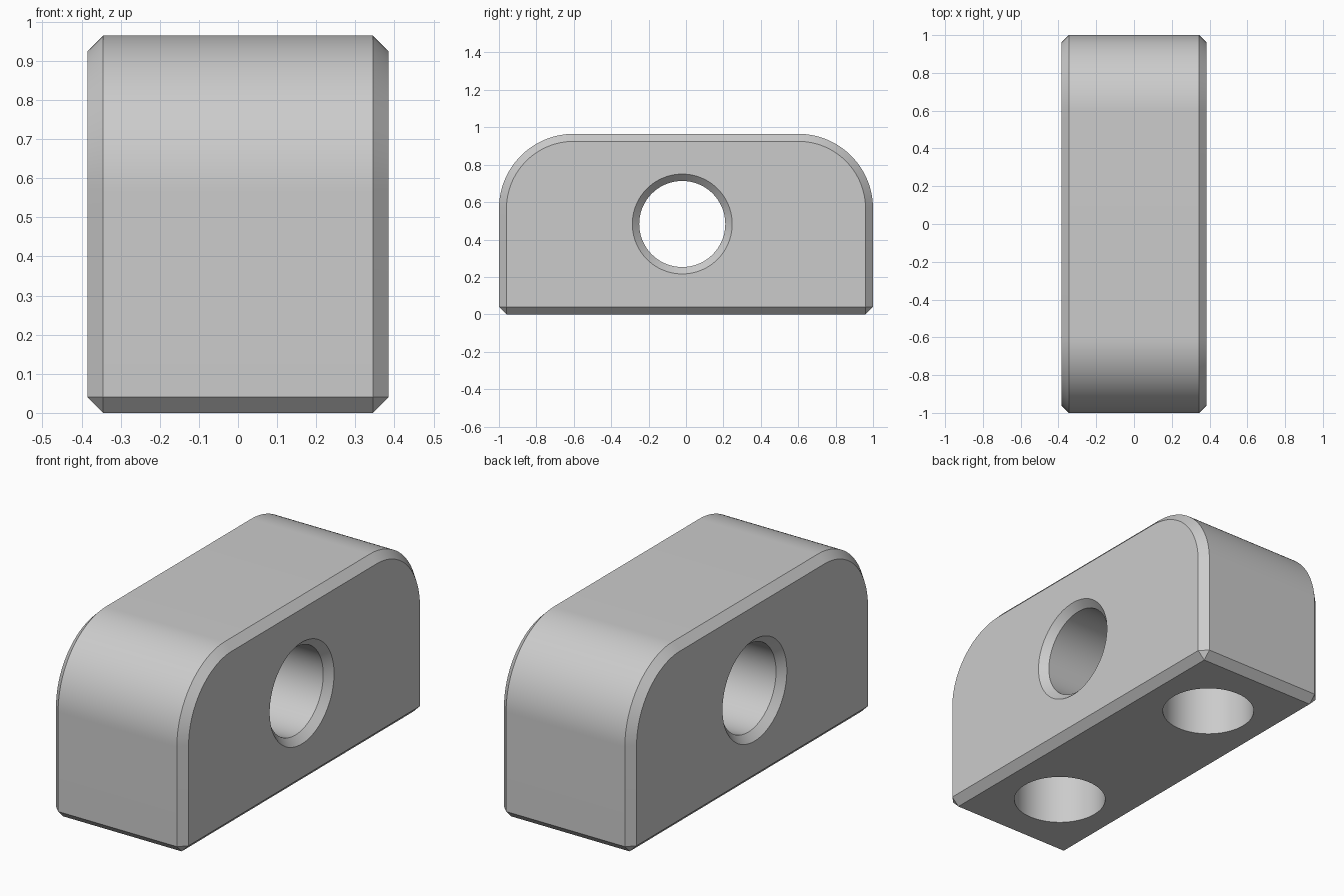
import bpy, bmesh, math
from mathutils import Vector, Matrix

cube = bpy.data.objects.get("Cube")
if cube:
    bpy.data.objects.remove(cube, do_unlink=True)

HALF_W, HALF_L, HEIGHT = 0.385, 1.0, 0.965
ROUND, CHAMFER = 0.40, 0.04
BORE_R, BORE_Y, BORE_Z = 0.23, -0.02, 0.483
SOCKET_R, SOCKET_Y, SOCKET_DEPTH = 0.228, 0.58, 0.5

grey = bpy.data.materials.new("plain grey")
grey.use_nodes = True
colour = (0.6, 0.6, 0.6, 1)
grey.diffuse_color = colour
grey.node_tree.nodes["Principled BSDF"].inputs["Base Color"].default_value = colour


def make_object(name, bm):
    bmesh.ops.recalc_face_normals(bm, faces=bm.faces)
    mesh = bpy.data.meshes.new(name)
    bm.to_mesh(mesh)
    bm.free()
    mesh.materials.append(grey)
    obj = bpy.data.objects.new(name, mesh)
    bpy.context.collection.objects.link(obj)
    return obj


def turned(name, profile, matrix, steps=96):
    """Solid of revolution about z from (radius, height) pairs."""
    bm = bmesh.new()
    rings = [[bm.verts.new((r * math.cos(t), r * math.sin(t), z))
              for t in (math.tau * i / steps for i in range(steps))]
             for r, z in profile]
    for low, high in zip(rings, rings[1:]):
        for i in range(steps):
            j = (i + 1) % steps
            bm.faces.new((low[i], low[j], high[j], high[i]))
    bm.faces.new(rings[0])
    bm.faces.new(rings[-1])
    bm.transform(matrix)
    obj = make_object(name, bm)
    obj.hide_render = True
    return obj


# Block: rounded side outline, extruded across x, every sharp edge chamfered
outline = [(-HALF_L, 0), (HALF_L, 0)]
for side, start in ((1, 0), (-1, math.pi / 2)):
    for i in range(33):
        t = start + math.pi / 2 * i / 32
        outline.append((side * (HALF_L - ROUND) + ROUND * math.cos(t),
                        HEIGHT - ROUND + ROUND * math.sin(t)))
bm = bmesh.new()
side_face = bm.faces.new([bm.verts.new((-HALF_W, y, z)) for y, z in outline])
extruded = bmesh.ops.extrude_face_region(bm, geom=[side_face])["geom"]
moved = [v for v in extruded if isinstance(v, bmesh.types.BMVert)]
bmesh.ops.translate(bm, verts=moved, vec=Vector((2 * HALF_W, 0, 0)))
if side_face.is_valid and not any(abs(f.calc_center_median().x + HALF_W) < 1e-5 for f in bm.faces):
    bm.faces.new(side_face.verts)
bmesh.ops.recalc_face_normals(bm, faces=bm.faces)
sharp = [e for e in bm.edges if e.calc_face_angle(0) > math.radians(30)]
bmesh.ops.bevel(bm, geom=sharp, offset=CHAMFER, offset_type='OFFSET',
                segments=1, profile=0.5, affect='EDGES')
block = make_object("mounting_block", bm)

# Cross bore with countersunk mouths, and two blind sockets underneath
rim = BORE_R + CHAMFER + 0.1
mouth = HALF_W - 0.037
bore = turned("bore_cutter",
              [(rim, -mouth - rim + BORE_R), (BORE_R, -mouth),
               (BORE_R, mouth), (rim, mouth + rim - BORE_R)],
              Matrix.Translation((0, BORE_Y, BORE_Z)) @ Matrix.Rotation(math.pi / 2, 4, 'Y'))
cutters = [bore]
for label, y in (("front", -SOCKET_Y), ("back", SOCKET_Y)):
    cutters.append(turned(label + "_socket_cutter",
                          [(SOCKET_R, -0.1), (SOCKET_R, SOCKET_DEPTH)],
                          Matrix.Translation((0, y, 0))))

bpy.ops.object.select_all(action='DESELECT')
block.select_set(True)
bpy.context.view_layer.objects.active = block
for cutter in cutters:
    cut = block.modifiers.new(cutter.name, 'BOOLEAN')
    cut.operation = 'DIFFERENCE'
    cut.solver = 'EXACT'
    cut.object = cutter
    bpy.ops.object.modifier_apply(modifier=cut.name)
    bpy.data.objects.remove(cutter, do_unlink=True)

bpy.ops.object.shade_smooth_by_angle(angle=math.radians(25))
